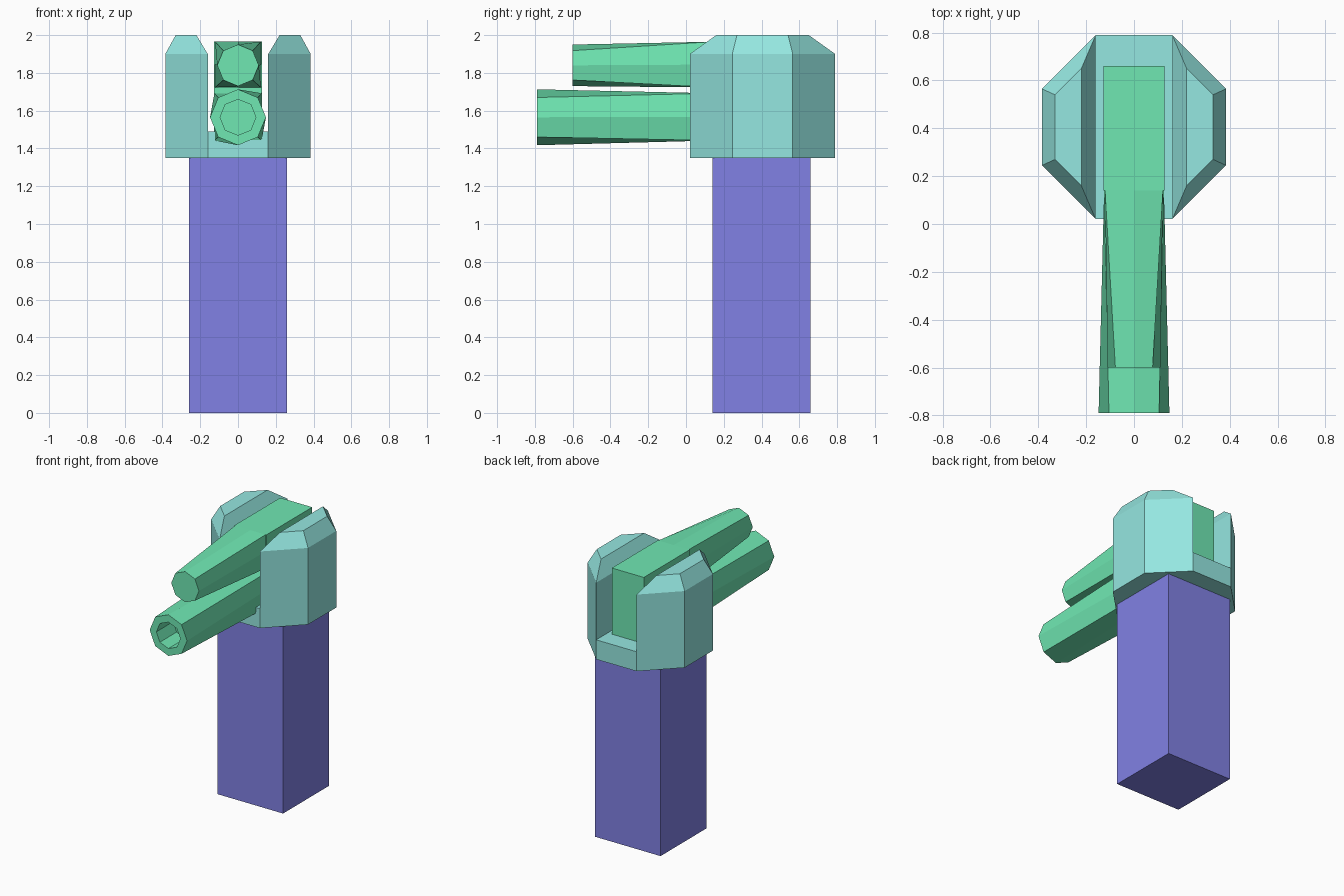
import bpy, bmesh, math
from mathutils import Vector

if "Cube" in bpy.data.objects:
    bpy.data.objects.remove(bpy.data.objects["Cube"])


def material(name, color):
    m = bpy.data.materials.new(name)
    m.diffuse_color = color
    m.use_nodes = True
    m.node_tree.nodes["Principled BSDF"].inputs["Base Color"].default_value = m.diffuse_color
    return m


BLUE = material("blue", (0.22, 0.22, 0.78, 1))
TEAL = material("teal", (0.30, 0.80, 0.75, 1))
GREEN = material("green", (0.16, 0.80, 0.45, 1))


def loft(name, rings, mat):
    """Skin a list of equal-length point rings and cap both ends."""
    bm = bmesh.new()
    loops = [[bm.verts.new(p) for p in ring] for ring in rings]
    for a, b in zip(loops, loops[1:]):
        for i in range(len(a)):
            j = (i + 1) % len(a)
            bm.faces.new((a[i], a[j], b[j], b[i]))
    bm.faces.new(loops[0][::-1])
    bm.faces.new(loops[-1])
    bmesh.ops.recalc_face_normals(bm, faces=bm.faces)
    mesh = bpy.data.meshes.new(name)
    bm.to_mesh(mesh)
    bm.free()
    mesh.materials.append(mat)
    ob = bpy.data.objects.new(name, mesh)
    bpy.context.collection.objects.link(ob)
    return ob


def box(name, x, y0, y1, z0, z1, mat):
    ring = [(-x, y0), (x, y0), (x, y1), (-x, y1)]
    return loft(name, [[(px, py, z) for px, py in ring] for z in (z0, z1)], mat)


def ring8(y, z, r, square=False):
    """Eight points round the y axis, on an octagon or on a square."""
    pts = []
    for k in range(8):
        c, s = math.cos(k * math.pi / 4), math.sin(k * math.pi / 4)
        f = r / max(abs(c), abs(s)) if square else r
        pts.append(Vector((c * f, y, z + s * f)))
    return pts


# Square pillar
box("pillar", 0.26, 0.14, 0.66, 0, 1.35, BLUE)

# Chamfered side cheeks, mirrored across x
cheek = [(0.16, 0.02), (0.385, 0.245), (0.385, 0.565), (0.16, 0.79)]
cheek_top = [(0.22, 0.16), (0.33, 0.27), (0.33, 0.54), (0.22, 0.65)]
cheeks = loft("side_cheeks", [
    [(x, y, 1.35) for x, y in cheek],
    [(x, y, 1.9) for x, y in cheek],
    [(x, y, 2.0) for x, y in cheek_top]], TEAL)
cheeks.modifiers.new("mirror", 'MIRROR')

# Floor joining the cheeks
box("cradle_floor", 0.16, 0.02, 0.79, 1.35, 1.49, TEAL)

# Block held between the cheeks
box("breech_block", 0.127, 0.14, 0.66, 1.44, 1.965, GREEN)

# Upper barrel, square blending to octagon
loft("upper_barrel", [ring8(0.14, 1.844, 0.121, True),
                      ring8(-0.60, 1.84, 0.11)], GREEN)

# Lower barrel with bored muzzle
loft("lower_barrel", [ring8(0.14, 1.567, 0.125, True),
                      ring8(-0.79, 1.565, 0.148),
                      ring8(-0.79, 1.565, 0.095),
                      ring8(-0.60, 1.565, 0.095)], GREEN)
